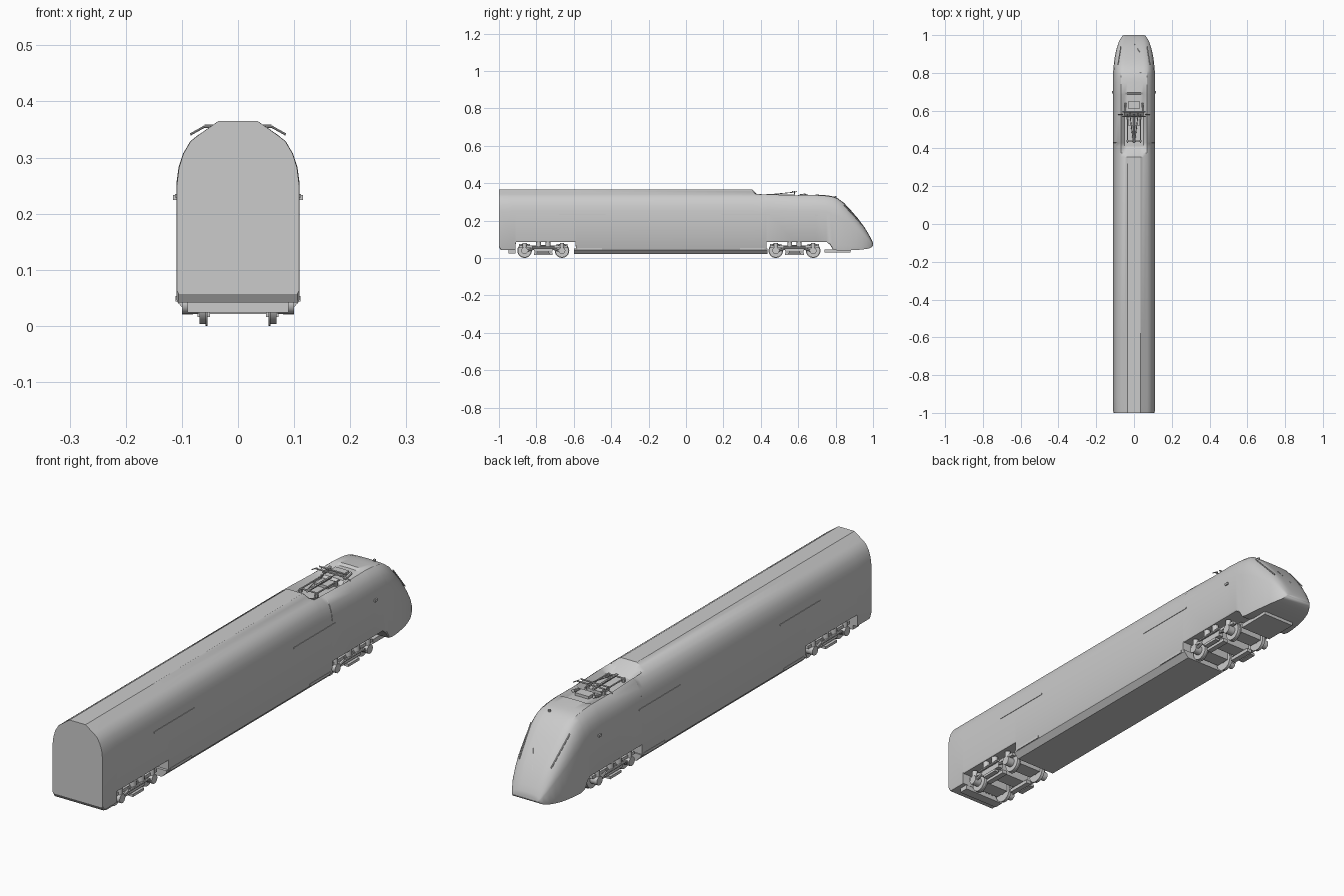
import bpy, bmesh, math
from mathutils import Vector

cube = bpy.data.objects.get("Cube")
if cube:
    bpy.data.objects.remove(cube, do_unlink=True)

grey = bpy.data.materials.new("body grey")
grey.use_nodes = True
grey.diffuse_color = (0.6, 0.6, 0.6, 1)
grey.node_tree.nodes["Principled BSDF"].inputs["Base Color"].default_value = (0.6, 0.6, 0.6, 1)


def finish(name, bm, smooth=None):
    bmesh.ops.recalc_face_normals(bm, faces=bm.faces)
    mesh = bpy.data.meshes.new(name)
    bm.to_mesh(mesh)
    bm.free()
    mesh.materials.append(grey)
    ob = bpy.data.objects.new(name, mesh)
    bpy.context.collection.objects.link(ob)
    if smooth:
        bpy.ops.object.select_all(action='DESELECT')
        bpy.context.view_layer.objects.active = ob
        ob.select_set(True)
        bpy.ops.object.shade_smooth_by_angle(angle=math.radians(smooth))
    return ob


def loft(name, rings, smooth=None):
    bm = bmesh.new()
    loops = [[bm.verts.new(p) for p in ring] for ring in rings]
    n = len(loops[0])
    for a, b in zip(loops, loops[1:]):
        for i in range(n):
            j = (i + 1) % n
            bm.faces.new((a[i], a[j], b[j], b[i]))
    bm.faces.new(loops[0])
    bm.faces.new(loops[-1])
    return finish(name, bm, smooth)


def box(name, x, y, z):
    """Box from (min, max) ranges."""
    return loft(name, [[(x[0], v, z[0]), (x[1], v, z[0]), (x[1], v, z[1]), (x[0], v, z[1])] for v in y])


def pair(name, x, y, z):
    box("left_" + name, x, y, z)
    box("right_" + name, (-x[1], -x[0]), y, z)


def rod(name, a, b, r, sides=8):
    a, b = Vector(a), Vector(b)
    q = (b - a).to_track_quat('Z', 'Y')
    rings = [[p + q @ Vector((r * math.cos(2 * math.pi * i / sides), r * math.sin(2 * math.pi * i / sides), 0))
              for i in range(sides)] for p in (a, b)]
    return loft(name, rings, 40)


# Body shell: half roof profile as (x, drop below the roof)
ROOF = [(0, 0), (.035, 0), (.05, .0105), (.07, .0245), (.085, .036),
        (.098, .058), (.106, .083), (.11, .115)]


def section(y, top, low, half, well=0):
    s = min(1, (top - low) / .28)
    pts = []
    for x, drop in ROOF:
        if top > .345:
            z = top - drop
        else:
            z = top - max(drop - .0245, 0) * s - .6 * x * x
            if x < .06:
                z -= well
        pts.append((x * half / .11, z))
    lip = .03 * s if y > .8 else .006
    pts += [(half, low + lip), (half * .97, low)]
    right = [(x, y, z) for x, z in pts]
    return right + [(-x, y, z) for x, y, z in reversed(right[1:])]


# Stations: y, roof height, underside height, half width, roof well depth
STATIONS = [
    (-1, .365, .057, .109), (-.99, .365, .042, .11),
    (-.911, .365, .042, .11), (-.91, .365, .086, .11),
    (-.59, .365, .086, .11), (-.589, .365, .042, .11),
    (.355, .365, .042, .11), (.375, .344, .042, .11),
    (.41, .343, .042, .11, .022), (.43, .343, .042, .11, .022),
    (.431, .343, .086, .11, .022), (.575, .338, .086, .11, .022),
    (.59, .338, .086, .11, .008), (.685, .339, .086, .11, .008), (.695, .339, .086, .11),
    (.75, .335, .086, .11), (.77, .332, .07, .11), (.785, .329, .045, .11),
    (.81, .32, .04, .11), (.845, .294, .04, .107), (.877, .26, .041, .103),
    (.91, .222, .042, .097), (.94, .184, .045, .089), (.965, .147, .048, .08),
    (.985, .112, .053, .069), (.996, .09, .06, .061), (1, .078, .067, .055)]
loft("body_shell", [section(*s) for s in STATIONS], 32)

# Underframe tray between the bogies
loft("underframe_tray", [[(-.108, y, .05), (-.108, y, .042), (-.088, y, .021), (.088, y, .021),
                          (.108, y, .042), (.108, y, .05)] for y in (-.6, .435)])
box("rear_step", (-.09, .09), (-.95, -.912), (.024, .045))
box("front_plough", (-.07, .07), (.74, .88), (.028, .045))

# Side grilles, sill covers and cab cameras
for y0, y1 in ((-.68, -.43), (.19, .45)):
    pair("side_grille", (.109, .112), (y0, y1), (.229, .235))
    pair("sill_cover", (.106, .1115), (y0 + .1, y1 - .02 if y1 < 0 else .42), (.043, .053))
pair("cab_camera", (.108, .116), (.69, .705), (.224, .233))


# Bogies
def bogie(tag, yc):
    for y in (yc - .1, yc + .1):
        rod(tag + "_axle", (-.09, y, .039), (.09, y, .039), .008, 12)
        for s in (-1, 1):
            rod(tag + "_wheel", (s * .057, y, .039), (s * .069, y, .039), .036, 28)
            rod(tag + "_wheel_flange", (s * .054, y, .039), (s * .058, y, .039), .039, 28)
            rod(tag + "_axle_box", (s * .07, y, .039), (s * .1, y, .039), .018, 14)
            rod(tag + "_axle_spring", (s * .088, y, .055), (s * .088, y, .08), .011, 12)
            rod(tag + "_link", (s * .09, y, .035), (s * .09, y + math.copysign(.05, yc - y), .05), .006)
        box(tag + "_motor", (-.05, .05), (y - .03, y + .03), (.03, .075))
    pair(tag + "_side_frame", (.074, .09), (yc - .13, yc + .13), (.054, .066))
    pair(tag + "_frame_centre", (.074, .094), (yc - .05, yc + .05), (.034, .062))
    pair(tag + "_track_brake", (.05, .072), (yc - .05, yc + .05), (.016, .03))
    pair(tag + "_lower_beam", (.08, .1), (yc - .035, yc + .035), (.02, .03))
    box(tag + "_cross_beam", (-.08, .08), (yc - .03, yc + .03), (.03, .07))
    for s in (-1, 1):
        for dy in (-.025, .025):
            rod(tag + "_main_spring", (s * .092, yc + dy, .056), (s * .092, yc + dy, .088), .013, 12)
        rod(tag + "_damper", (s * .102, yc - .06, .056), (s * .102, yc + .06, .056), .005)


bogie("rear_bogie", -.763)
bogie("front_bogie", .58)

# Folded pantograph in the roof well
box("pantograph_base", (-.03, .03), (.52, .57), (.315, .328))
for s in (-1, 1):
    for y in (.44, .56):
        rod("insulator", (s * .035, y, .312), (s * .035, y, .332), .007)
    rod("base_rail", (s * .035, .43, .332), (s * .035, .58, .332), .003)
    rod("upper_arm", (s * .004, .43, .337), (s * .022, .585, .352), .002)
    rod("head_horn", (s * .06, .58, .355), (s * .085, .58, .341), .002)
    rod("well_bracket", (s * .045, .6, .33), (s * .045, .64, .34), .006)
rod("lower_arm", (0, .43, .336), (0, .58, .335), .005)
rod("rear_cross_bar", (-.035, .44, .334), (.035, .44, .334), .003)
for y in (.57, .592):
    rod("contact_strip", (-.06, y, .356), (.06, y, .356), .003)
rod("head_link", (-.02, .57, .356), (-.02, .592, .356), .002)
box("roof_unit", (-.03, .03), (.61, .65), (.325, .341))
rod("roof_aerial", (.035, .8, .318), (.035, .8, .33), .005)

# Headlight strips and wiper on the nose
for s in (-1, 1):
    rod("headlight_strip", (s * .085, .845, .283), (s * .07, .94, .18), .0025)
rod("wiper", (0, .955, .16), (.03, .91, .221), .0018)
